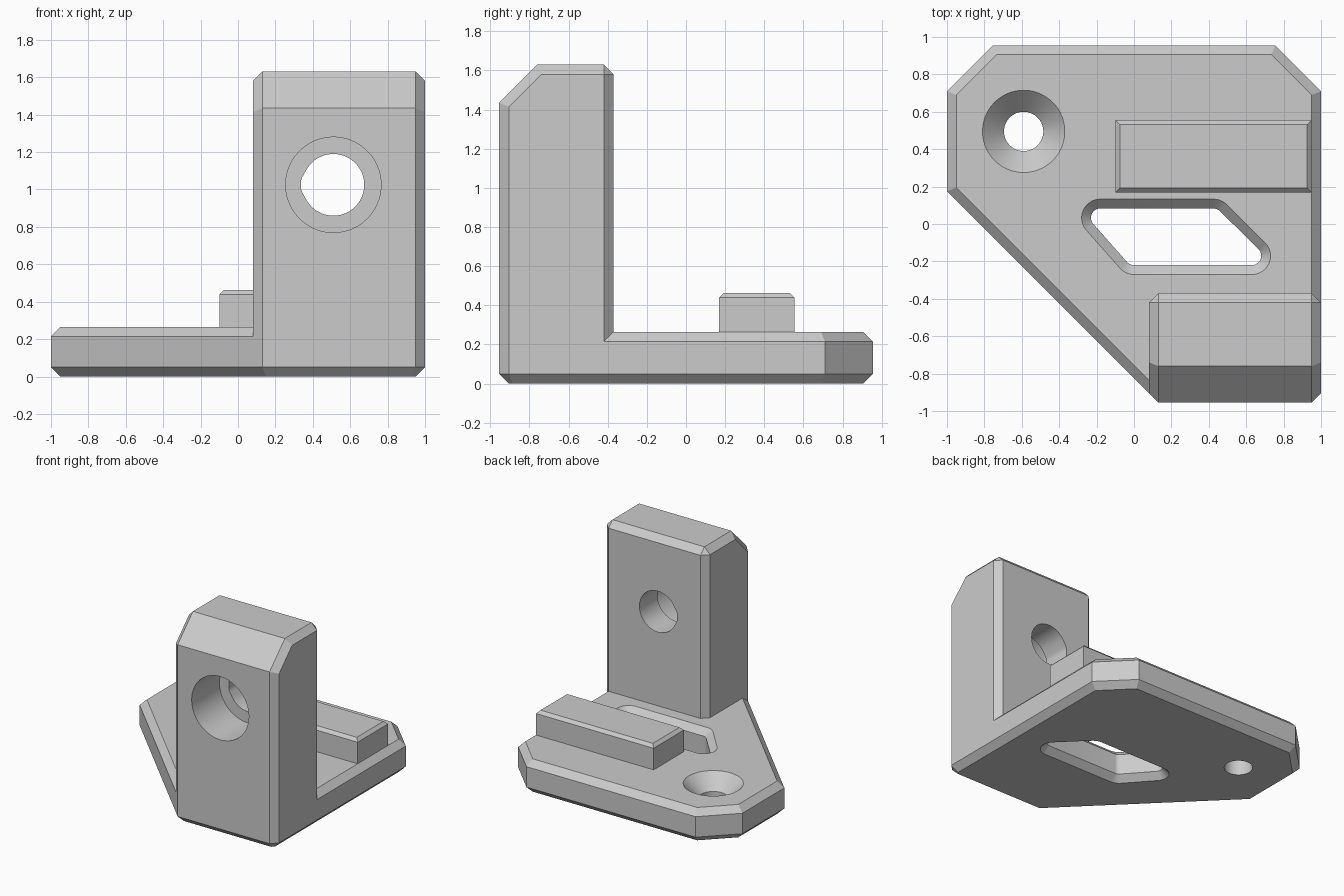
import bpy, bmesh, math
from mathutils import Vector

cube = bpy.data.objects.get("Cube")
if cube:
    bpy.data.objects.remove(cube, do_unlink=True)

grey = bpy.data.materials.new("light_grey")
grey.use_nodes = True
grey.diffuse_color = (0.6, 0.6, 0.6, 1)
grey.node_tree.nodes["Principled BSDF"].inputs["Base Color"].default_value = (0.6, 0.6, 0.6, 1)

CHAMFER = 0.05
HALF_Y = 0.955
PLATE_TOP = 0.265


def loft(name, rings, bevel_rule=None, offset=CHAMFER):
    """Solid through equal-length rings, with chamfered edges chosen by a rule."""
    bm = bmesh.new()
    loops = [[bm.verts.new(p) for p in ring] for ring in rings]
    n = len(loops[0])
    for a, b in zip(loops, loops[1:]):
        for i in range(n):
            j = (i + 1) % n
            bm.faces.new((a[i], a[j], b[j], b[i]))
    bm.faces.new(loops[0])
    bm.faces.new(loops[-1])
    bmesh.ops.recalc_face_normals(bm, faces=bm.faces)
    if bevel_rule:
        edges = [e for e in bm.edges if bevel_rule(e.verts[0].co, e.verts[1].co)]
        bmesh.ops.bevel(bm, geom=edges, offset=offset, offset_type='OFFSET',
                        segments=1, profile=0.5, affect='EDGES')
        bmesh.ops.recalc_face_normals(bm, faces=bm.faces)
    mesh = bpy.data.meshes.new(name)
    bm.to_mesh(mesh)
    bm.free()
    mesh.materials.append(grey)
    obj = bpy.data.objects.new(name, mesh)
    bpy.context.collection.objects.link(obj)
    return obj


def combine(target, tool, operation):
    """Apply a boolean and discard the tool."""
    mod = target.modifiers.new(operation, 'BOOLEAN')
    mod.operation = operation
    mod.solver = 'EXACT'
    mod.object = tool
    bpy.context.view_layer.update()
    bpy.context.view_layer.objects.active = target
    bpy.ops.object.modifier_apply(modifier=mod.name)
    bpy.data.objects.remove(tool, do_unlink=True)


def flat(points, z):
    return [Vector((x, y, z)) for x, y in points]


def angles(n=64):
    return [math.tau * (i + 0.5) / n for i in range(n)]


def circle(cx, cy, r):
    return [(cx + r * math.cos(a), cy + r * math.sin(a)) for a in angles()]


def level(a, b):
    return abs(a.z - b.z) < 0.001


# Base plate with clipped corners, chamfered round its top and bottom
outline = [(-1, 0.71), (-1, 0.175), (0.13, -HALF_Y), (0.95, -HALF_Y),
           (1, -HALF_Y + CHAMFER), (1, 0.71), (0.755, HALF_Y), (-0.755, HALF_Y)]
bracket = loft("mounting_bracket", [flat(outline, 0), flat(outline, PLATE_TOP)], level)

# Upright with a sloped front top
side = [(-HALF_Y, 0.1), (-0.37, 0.1), (-0.37, 1.63), (-0.76, 1.63), (-HALF_Y, 1.435)]


def upright_edges(a, b):
    foot = a.z < 0.2 and b.z < 0.2
    slope = abs(a.x - b.x) > 0.1 and a.y < -0.5
    return not foot and not slope


upright = loft("upright", [[Vector((x, y, z)) for y, z in side] for x in (0.08, 1)],
               upright_edges)
combine(bracket, upright, 'UNION')

# Raised rail on the plate
rail_outline = [(-0.1, 0.168), (0.95, 0.168), (0.95, 0.555), (-0.1, 0.555)]
rail = loft("rail", [flat(rail_outline, 0.15), flat(rail_outline, 0.463)],
            lambda a, b: a.z > 0.4 and b.z > 0.4, 0.024)
combine(bracket, rail, 'UNION')

# Countersunk screw hole through the plate
sink = [(-0.02, 0.105), (PLATE_TOP - 0.115, 0.105), (PLATE_TOP, 0.22), (PLATE_TOP + 0.02, 0.24)]
combine(bracket, loft("screw_hole", [flat(circle(-0.59, 0.495, r), z) for z, r in sink]),
        'DIFFERENCE')

# Slanted slot with rounded corners, chamfered on both sides
slot_corners = [Vector(p) for p in ((-0.18, 0.033), (0.425, 0.033), (0.63, -0.17), (0, -0.17))]


def slot_ring(r):
    points = []
    for a in angles():
        d = Vector((math.cos(a), math.sin(a)))
        points.append(max(slot_corners, key=d.dot) + d * r)
    return points


slot = [(-0.02, 0.12), (CHAMFER, 0.05), (PLATE_TOP - CHAMFER, 0.05), (PLATE_TOP + 0.02, 0.12)]
combine(bracket, loft("slot", [flat(slot_ring(r), z) for z, r in slot]), 'DIFFERENCE')

# Bolt hole through the upright: wide counterbore, then a bore with a blunt point
HOLE_X, HOLE_Z = 0.51, 1.025


def bore_radius(a):
    off = abs(a - math.pi)
    lean = math.radians(30)
    if off > lean:
        return 0.165
    return min(0.165 / math.cos(lean - off), 0.172 / math.cos(off))


def hole(name, radius, y_start, y_end):
    rings = [[Vector((HOLE_X + radius(a) * math.cos(a), y, HOLE_Z + radius(a) * math.sin(a)))
              for a in angles()] for y in (y_start, y_end)]
    combine(bracket, loft(name, rings), 'DIFFERENCE')


hole("counterbore", lambda a: 0.255, -1.1, -0.6)
hole("bore", bore_radius, -0.8, -0.2)

# Smooth the round walls, keep the chamfers crisp
bpy.ops.object.select_all(action='DESELECT')
bracket.select_set(True)
bpy.context.view_layer.objects.active = bracket
bpy.ops.object.shade_smooth_by_angle(angle=math.radians(20))
